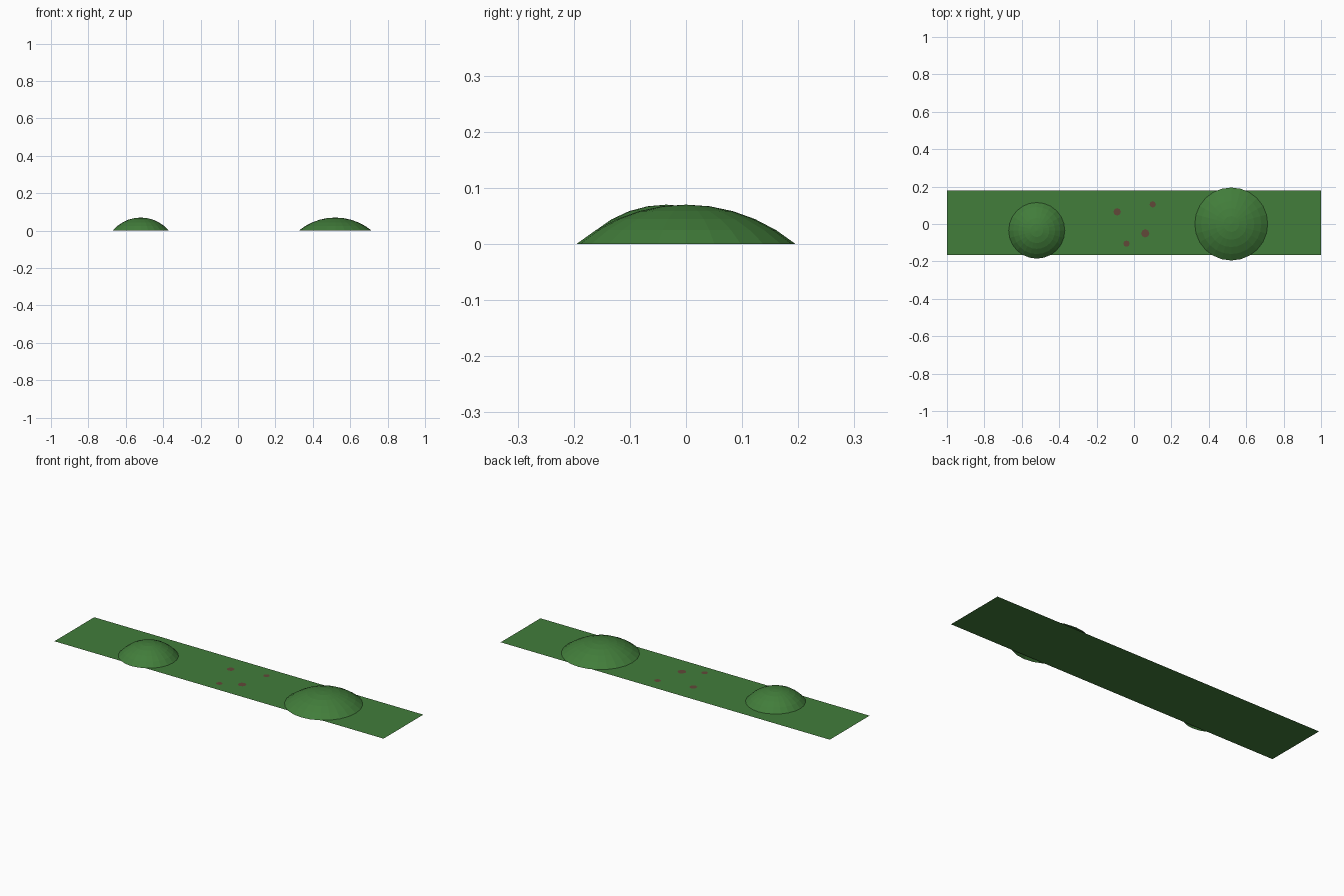
import bpy, bmesh, math

cube = bpy.data.objects.get("Cube")
if cube:
    bpy.data.objects.remove(cube, do_unlink=True)


def material(name, colour):
    m = bpy.data.materials.new(name)
    m.use_nodes = True
    m.diffuse_color = colour
    m.node_tree.nodes["Principled BSDF"].inputs["Base Color"].default_value = colour
    return m


def finish(name, bm, mat):
    mesh = bpy.data.meshes.new(name)
    bm.to_mesh(mesh)
    bm.free()
    mesh.materials.append(mat)
    obj = bpy.data.objects.new(name, mesh)
    bpy.context.collection.objects.link(obj)
    return obj


def dome(name, x, y, radius, height, mat, sides=24, rings=5):
    """Open spherical cap resting on the ground."""
    bm = bmesh.new()
    ball = (radius ** 2 + height ** 2) / (2 * height)
    sweep = math.asin(radius / ball)
    top = bm.verts.new((x, y, height))
    previous = None
    for r in range(1, rings + 1):
        a = sweep * r / rings
        reach, z = ball * math.sin(a), height - ball * (1 - math.cos(a))
        ring = [bm.verts.new((x + reach * math.cos(math.tau * i / sides),
                              y + reach * math.sin(math.tau * i / sides),
                              max(z, 0))) for i in range(sides)]
        for i in range(sides):
            j = (i + 1) % sides
            if previous:
                bm.faces.new((previous[i], ring[i], ring[j], previous[j]))
            else:
                bm.faces.new((top, ring[i], ring[j]))
        previous = ring
    return finish(name, bm, mat)


def spot(name, x, y, radius, mat):
    """Thin flat patch of soil just above the grass."""
    bm = bmesh.new()
    bmesh.ops.create_circle(bm, cap_ends=True, segments=8, radius=radius)
    bmesh.ops.translate(bm, verts=bm.verts, vec=(x, y, 0.002))
    return finish(name, bm, mat)


grass = material("grass_green", (0.054, 0.205, 0.043, 1))
soil = material("soil_brown", (0.12, 0.065, 0.04, 1))

# Flat strip of ground
bm = bmesh.new()
bmesh.ops.create_grid(bm, x_segments=1, y_segments=1, size=1)
for v in bm.verts:
    v.co.y = 0.18 if v.co.y > 0 else -0.165
finish("ground_strip", bm, grass)

# Mounds
dome("small_mound", -0.52, -0.035, 0.15, 0.07, grass)
dome("large_mound", 0.52, 0.0, 0.195, 0.07, grass)

# Soil spots
for i, (x, y, r) in enumerate([(-0.09, 0.065, 0.02), (0.1, 0.105, 0.017),
                               (0.06, -0.05, 0.022), (-0.04, -0.105, 0.017)]):
    spot("soil_spot_%d" % (i + 1), x, y, r, soil)
